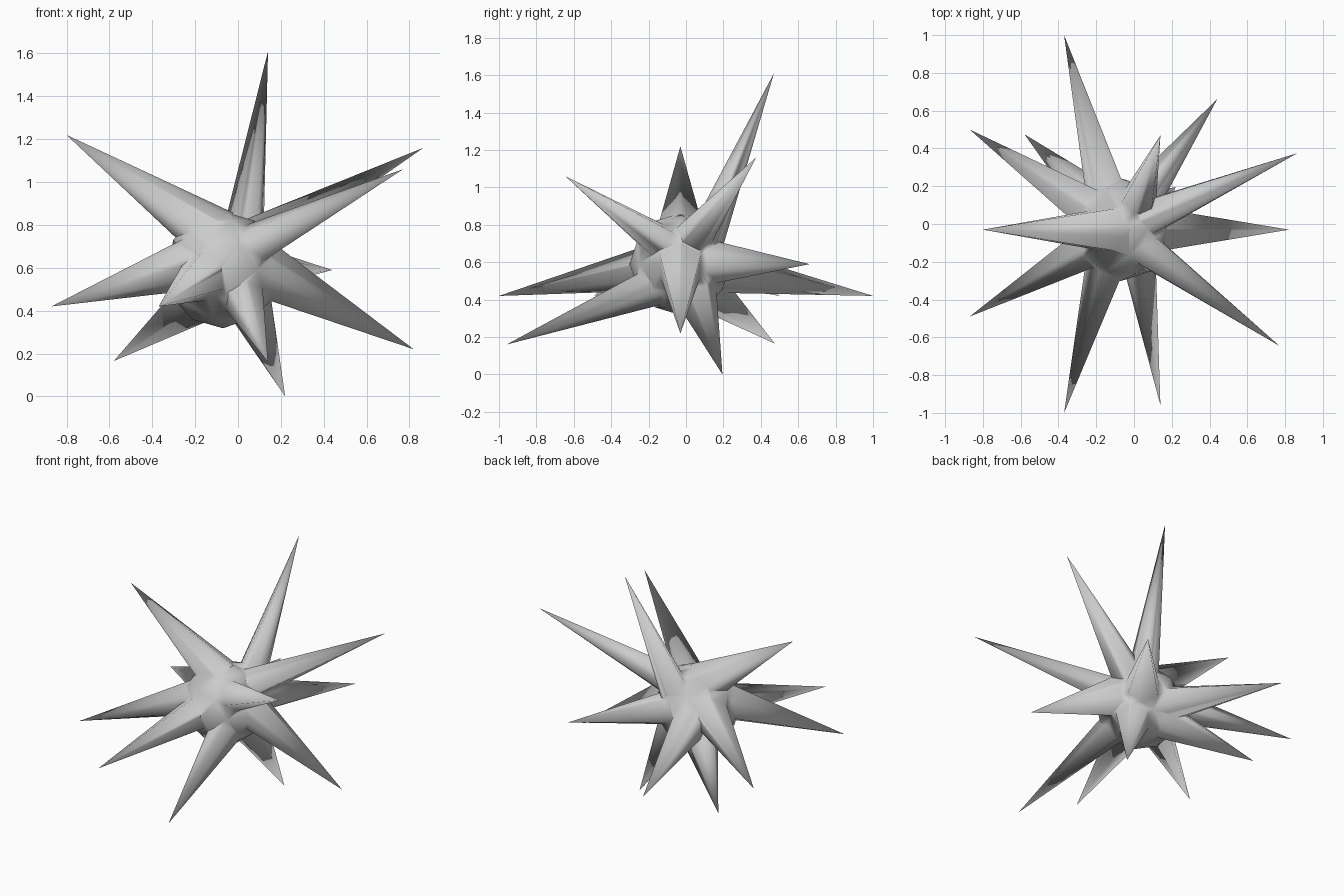
import bpy, bmesh, math
from mathutils import Vector, Matrix

if "Cube" in bpy.data.objects:
    bpy.data.objects.remove(bpy.data.objects["Cube"])

CENTRE = Vector((-0.07, -0.03, 0.59))
SINK = 0.10  # how far each root is buried in the core

# Spikes: (tip, point where the axis leaves the core, radius there)
SPIKES = [
    ((-0.37, 1.00, 0.42), (-0.16, 0.20, 0.55), 0.115),
    ((-0.37, -1.00, 0.42), (-0.16, -0.24, 0.56), 0.115),
    ((-0.87, -0.49, 0.42), (-0.28, -0.15, 0.60), 0.113),
    ((-0.87, 0.50, 0.42), (-0.28, 0.11, 0.60), 0.113),
    ((0.44, 0.66, 0.59), (0.07, 0.17, 0.60), 0.11),
    ((0.865, 0.375, 1.16), (0.11, 0.05, 0.75), 0.10),
    ((0.14, 0.47, 1.61), (0.03, 0.14, 0.80), 0.093),
    ((0.82, -0.03, 0.22), (0.14, -0.03, 0.58), 0.125),
    ((0.77, -0.645, 1.06), (0.07, -0.14, 0.71), 0.098),
    ((0.14, -0.96, 0.16), (0.03, -0.22, 0.45), 0.097),
    ((-0.80, -0.03, 1.22), (-0.18, -0.03, 0.80), 0.12),
    ((-0.58, 0.475, 0.165), (-0.21, 0.13, 0.44), 0.115),
    ((0.22, 0.195, 0.00), (0.06, 0.06, 0.40), 0.11),
]


def add_object(name, bm):
    mesh = bpy.data.meshes.new(name)
    bm.to_mesh(mesh)
    bm.free()
    ob = bpy.data.objects.new(name, mesh)
    bpy.context.collection.objects.link(ob)
    return ob


# Rounded core
bm = bmesh.new()
bmesh.ops.create_icosphere(bm, subdivisions=2, radius=0.272,
                           matrix=Matrix.Translation(CENTRE))
core = add_object("spiky_core", bm)

# Long six-sided spikes, roots sunk into the core and fused with it
spikes = []
for i, (tip, root, radius) in enumerate(SPIKES, 1):
    tip, root = Vector(tip), Vector(root)
    axis = (tip - root).normalized()
    start = root - axis * SINK
    length = (tip - start).length
    base = radius * length / (length - SINK)
    turn = axis.to_track_quat('Z', 'Y').to_matrix().to_4x4()
    place = Matrix.Translation((start + tip) / 2) @ turn
    bm = bmesh.new()
    bmesh.ops.create_cone(bm, cap_ends=True, segments=6, radius1=base,
                          radius2=0.0, depth=length, matrix=place)
    bmesh.ops.remove_doubles(bm, verts=bm.verts[:], dist=1e-5)
    spike = add_object(f"spike_{i}", bm)
    spikes.append(spike)
    fuse = core.modifiers.new(spike.name, 'BOOLEAN')
    fuse.operation, fuse.solver, fuse.object = 'UNION', 'EXACT', spike

# Apply the fusing, drop the loose spikes, shade softly across the joints
bpy.ops.object.select_all(action='DESELECT')
core.select_set(True)
bpy.context.view_layer.objects.active = core
bpy.ops.object.convert(target='MESH')
for spike in spikes:
    bpy.data.objects.remove(spike)
bpy.ops.object.shade_smooth_by_angle(angle=math.radians(75))
